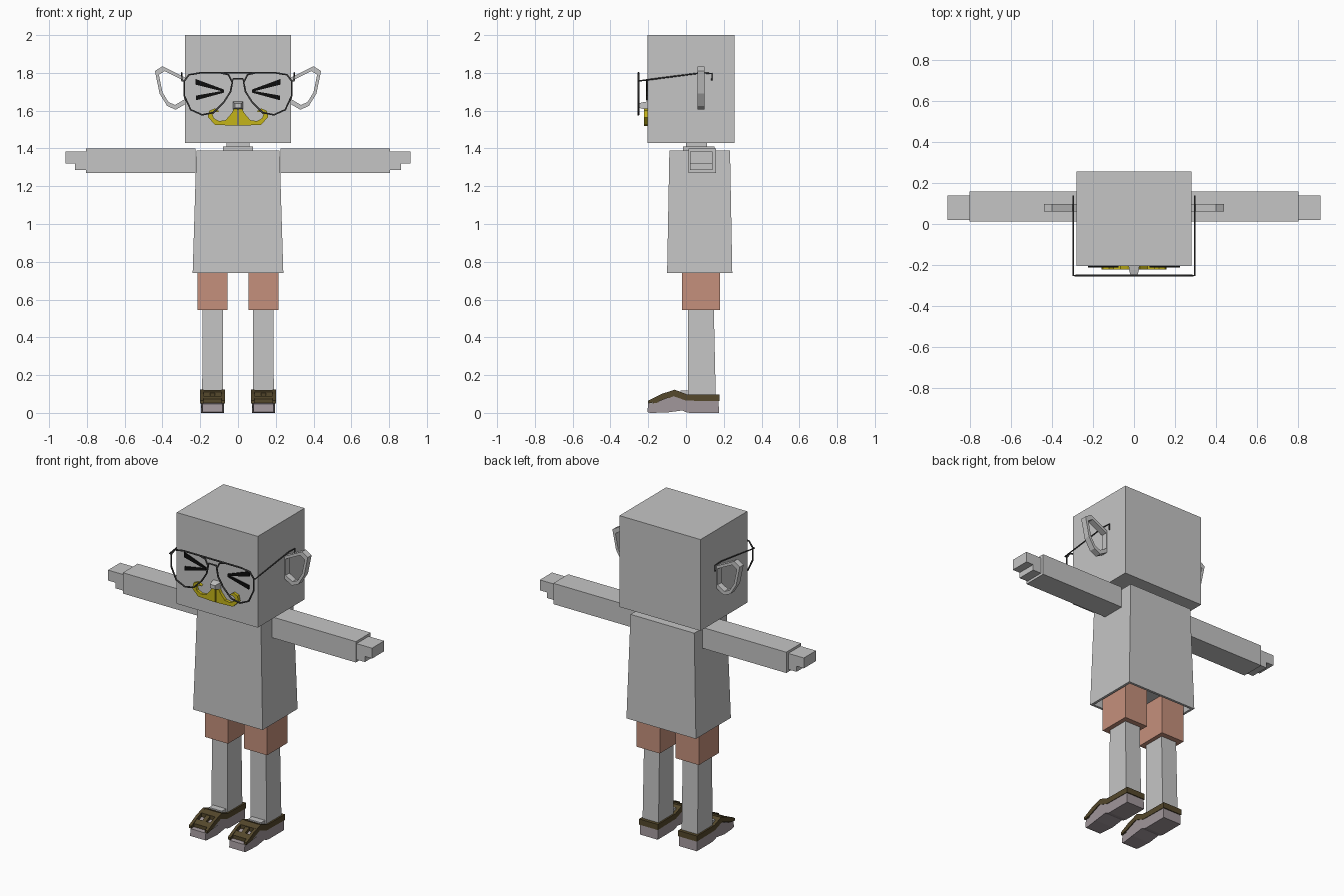
import bpy, bmesh
from mathutils import Vector

cube = bpy.data.objects.get("Cube")
if cube:
    bpy.data.objects.remove(cube, do_unlink=True)


def material(name, r, g, b):
    m = bpy.data.materials.new(name)
    m.use_nodes = True
    m.diffuse_color = (r, g, b, 1)
    m.node_tree.nodes["Principled BSDF"].inputs["Base Color"].default_value = (r, g, b, 1)
    return m


GREY = material("light grey", .56, .56, .56)
SHORTS = material("terracotta", .56, .28, .20)
YELLOW = material("mustard yellow", .56, .46, .01)
SOLE = material("mauve grey", .36, .31, .33)
STRAP = material("dark olive brown", .09, .065, .025)
WIRE = material("dark wire grey", .06, .06, .06)
BLACK = material("black", .004, .004, .004)
SIDES = (("left", 1), ("right", -1))


def finish(name, bm, mat, side=1):
    """Mirror by side, fix normals and link as an object."""
    for v in bm.verts:
        v.co.x *= side
    bmesh.ops.recalc_face_normals(bm, faces=bm.faces)
    mesh = bpy.data.meshes.new(name)
    bm.to_mesh(mesh)
    bm.free()
    mesh.materials.append(mat)
    ob = bpy.data.objects.new(name, mesh)
    bpy.context.scene.collection.objects.link(ob)
    return ob


def loft(bm, rings, caps=True):
    """Skin equal-length rings of points; caps close both ends."""
    loops = [[bm.verts.new(p) for p in ring] for ring in rings]
    n = len(loops[0])
    for a, b in zip(loops, loops[1:]):
        for i in range(n):
            j = (i + 1) % n
            bm.faces.new((a[i], a[j], b[j], b[i]))
    if caps:
        bm.faces.new(loops[0])
        bm.faces.new(loops[-1])


def rect(x0, x1, y0, y1, z):
    return [(x0, y0, z), (x1, y0, z), (x1, y1, z), (x0, y1, z)]


def block(name, mat, x, y, z, side=1, top=None):
    """Box from ranges; top gives other x and y ranges for a taper."""
    bm = bmesh.new()
    tx, ty = top or (x, y)
    loft(bm, [rect(*x, *y, z[0]), rect(*tx, *ty, z[1])])
    return finish(name, bm, mat, side)


def front_plate(name, mat, outline, y0, y1, side=1):
    """Outline in x and z, extruded along y."""
    bm = bmesh.new()
    loft(bm, [[(x, y, z) for x, z in outline] for y in (y0, y1)])
    return finish(name, bm, mat, side)


def side_prism(name, mat, profile, x0, x1, side):
    """Profile in y and z, extruded along x."""
    bm = bmesh.new()
    loft(bm, [[(x, y, z) for y, z in profile] for x in (x0, x1)])
    return finish(name, bm, mat, side)


def wire(name, points, side=1, closed=False, radius=.005):
    """Thin round wire along a path, converted to a mesh."""
    curve = bpy.data.curves.new(name, "CURVE")
    curve.dimensions = "3D"
    curve.bevel_depth = radius
    curve.bevel_resolution = 1
    curve.use_fill_caps = True
    spline = curve.splines.new("POLY")
    spline.points.add(len(points) - 1)
    for p, (x, y, z) in zip(spline.points, points):
        p.co = (x * side, y, z, 1)
    spline.use_cyclic_u = closed
    curve.materials.append(WIRE)
    ob = bpy.data.objects.new(name, curve)
    bpy.context.scene.collection.objects.link(ob)


# Head and neck
block("head", GREY, (-.28, .28), (-.205, .257), (1.43, 2))
block("neck_base", GREY, (-.08, .08), (-.015, .15), (1.37, 1.41))
block("neck", GREY, (-.06, .06), (0, .11), (1.41, 1.44))

# Tapered shirt with a recessed underside
bm = bmesh.new()
loft(bm, [rect(-.21, .21, -.07, .215, .79), rect(-.225, .225, -.085, .23, .74),
          rect(-.24, .24, -.10, .245, .74), rect(-.22, .22, -.088, .233, 1.39)])
finish("shirt", bm, GREY)

# Nose, tapering forward
bm = bmesh.new()
loft(bm, [[(sx * w, y, 1.627 + sz * h) for sx, sz in ((-1, -1), (1, -1), (1, 1), (-1, 1))]
          for y, w, h in ((-.2, .027, .022), (-.225, .024, .018), (-.25, .017, .012))])
finish("nose", bm, GREY)

moustache = [(.003, 1.615), (.022, 1.61), (.035, 1.585), (.065, 1.55), (.1, 1.545),
             (.128, 1.56), (.135, 1.58), (.12, 1.592), (.098, 1.595), (.122, 1.612),
             (.152, 1.6), (.16, 1.565), (.12, 1.525), (.003, 1.52)]
upper_stroke = [(.225, 1.768), (.225, 1.738), (.075, 1.7), (.075, 1.712)]
lower_stroke = [(.222, 1.68), (.222, 1.655), (.075, 1.695), (.075, 1.706)]
ear = [(.27, 1.77), (.4, 1.835), (.44, 1.81), (.415, 1.69), (.375, 1.625),
       (.33, 1.605), (.27, 1.64)]
lens = [(.03, 1.75), (.05, 1.79), (.09, 1.8), (.2, 1.8), (.26, 1.79), (.285, 1.755),
        (.285, 1.68), (.25, 1.605), (.19, 1.578), (.13, 1.59), (.075, 1.645), (.04, 1.7)]
shoe_body = [(-.205, .005), (-.19, 0), (-.1, .002), (-.02, .013), (0, .004), (.02, 0),
             (.175, 0), (.172, .065), (.02, .065), (-.06, .09), (-.15, .055), (-.2, .048)]
shoe_band = [(-.2, .05), (-.15, .058), (-.07, .09), (0, .065), (.178, .062),
             (.178, .097), (.005, .098), (-.06, .123), (-.13, .1), (-.2, .065)]

for label, s in SIDES:
    # Face
    front_plate(label + "_moustache", YELLOW, moustache, -.2, -.223, s)
    front_plate(label + "_eye_upper", BLACK, upper_stroke, -.204, -.212, s)
    front_plate(label + "_eye_lower", BLACK, lower_stroke, -.204, -.212, s)

    # Ear: an open flat ring
    centre = Vector((.345, 1.72))
    inner = [centre + (Vector(p) - centre) * .78 for p in ear]
    bm = bmesh.new()
    loft(bm, [[(x, y, z) for x, z in ring] for ring, y in
              ((ear, .06), (ear, .098), (inner, .098), (inner, .06), (ear, .06))], caps=False)
    bmesh.ops.remove_doubles(bm, verts=bm.verts, dist=.0001)
    finish(label + "_ear", bm, GREY, s)

    # Glasses
    wire(label + "_lens_frame", [(x, -.252, z) for x, z in lens], s, True)
    wire(label + "_temple", [(.285, -.252, 1.757), (.297, -.252, 1.757), (.297, .08, 1.8),
                             (.297, .137, 1.797), (.297, .137, 1.76)], s, radius=.004)

    # Arm and stepped hand
    block(label + "_arm", GREY, (.225, .805), (.013, .16), (1.27, 1.4), s)
    hand = [(.8, 1.385), (.912, 1.385), (.912, 1.32), (.862, 1.32), (.862, 1.285), (.8, 1.285)]
    front_plate(label + "_hand", GREY, hand, .02, .14, s)

    # Leg and shorts
    block(label + "_shorts", SHORTS, (.055, .215), (-.02, .18), (.545, .8), s)
    block(label + "_leg", GREY, (.08, .19), (.01, .158), (.06, .56), s,
          top=((.08, .187), (.01, .147)))
    block(label + "_instep", GREY, (.09, .18), (-.03, .03), (.06, .118), s)

    # Shoe with a narrowed toe, side bands, heel band and cross straps
    body = side_prism(label + "_shoe", SOLE, shoe_body, .073, .197, s)
    for v in body.data.vertices:
        if v.co.y < -.18:
            v.co.x = s * (.135 + (abs(v.co.x) - .135) * .85)
    for part, x0, x1 in (("inner", .07, .088), ("outer", .182, .2)):
        side_prism(label + "_shoe_band_" + part, STRAP, shoe_band, x0, x1, s)
    block(label + "_heel_band", STRAP, (.07, .2), (.157, .178), (.062, .097), s)
    side_prism(label + "_instep_strap", STRAP, [(-.1, .08), (-.1, .11), (-.06, .121),
               (-.03, .11), (-.03, .075)], .075, .195, s)
    side_prism(label + "_toe_strap", STRAP, [(-.175, .05), (-.175, .073), (-.145, .09),
               (-.145, .055)], .075, .195, s)
    side_prism(label + "_centre_strap", STRAP, [(-.15, .055), (-.15, .084), (-.09, .11),
               (-.09, .075)], .122, .148, s)
    side_prism(label + "_vamp", SOLE, [(-.15, .05), (-.15, .068), (-.07, .095),
               (.02, .09), (.02, .05)], .08, .19, s)

# Glasses bridge and top bar
wire("glasses_bridge", [(-.033, -.252, 1.752), (-.025, -.252, 1.768),
                        (.025, -.252, 1.768), (.033, -.252, 1.752)])
wire("glasses_top_bar", [(-.1, -.252, 1.8), (.1, -.252, 1.8)])
